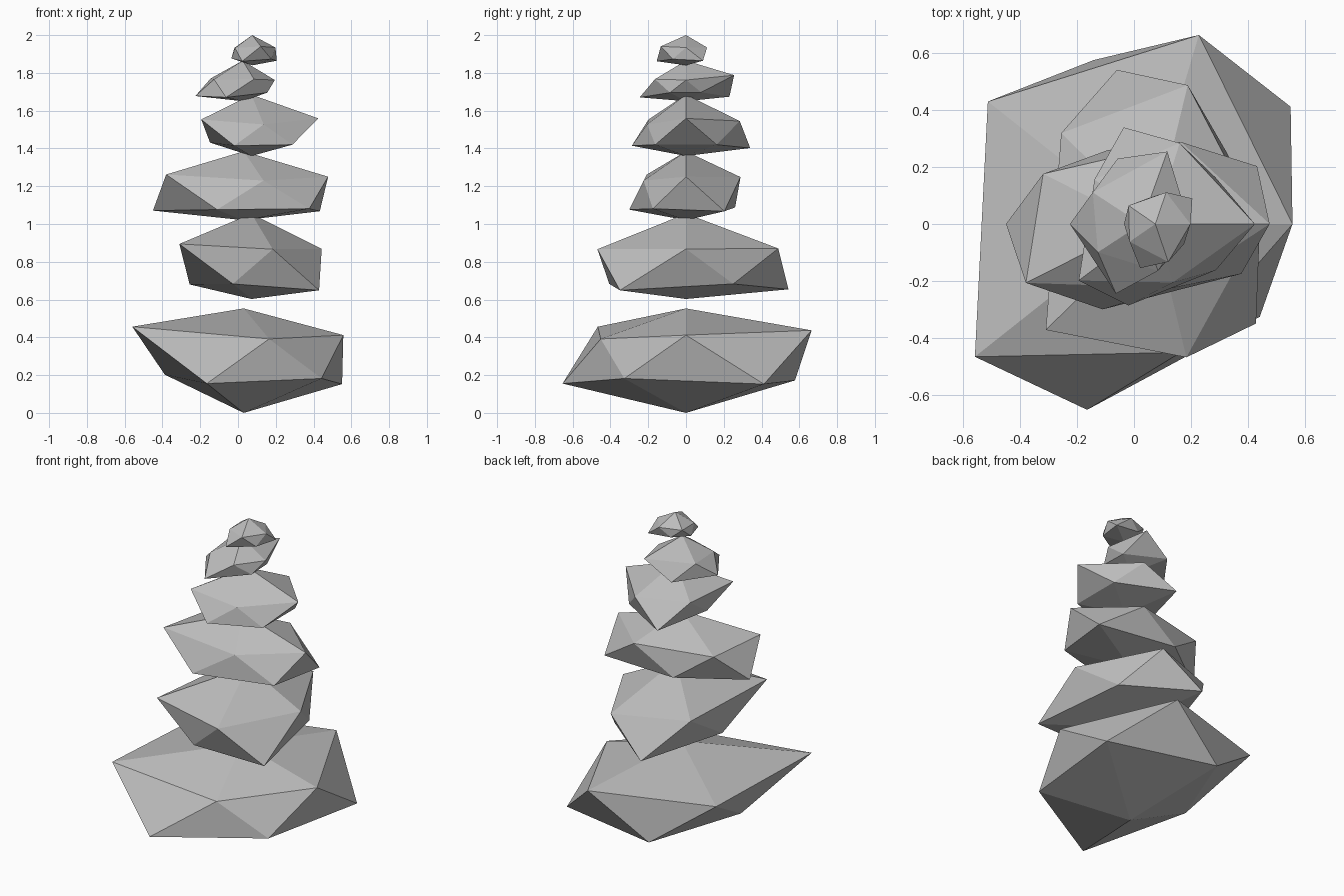
import bpy, bmesh, math

# One grey for all stones
grey = bpy.data.materials.new("stone grey")
grey.diffuse_color = (0.5, 0.5, 0.5, 1)

# name, centre x, centre z, y stretch, ring height ratio, bottom z, top z,
# ten corner radii every 36 degrees (even = upper ring, odd = lower ring)
STONES = [
    ("base_stone", 0.03, 0.295, 1.09, 0.198, 0.0, 0.553,
     (.59, .72, .717, .622, .752, .467, .815, .705, .487, .57)),
    ("second_stone", 0.071, 0.768, 1.345, 0.24, 0.603, 1.055,
     (.416, .354, .427, .474, .452, .366, .527, .355, .41, .495)),
    ("third_stone", 0.03, 1.164, 0.695, 0.173, 1.02, 1.385,
     (.50, .557, .488, .44, .483, .537, .567, .508, .38, .48)),
    ("fourth_stone", 0.071, 1.48, 1.03, 0.2, 1.36, 1.685,
     (.396, .30, .325, .388, .29, .245, .367, .327, .235, .30)),
    ("fifth_stone", 0.025, 1.728, 0.9, 0.18, 1.65, 1.865,
     (.19, .17, .333, .30, .235, .28, .21, .32, .215, .18)),
    ("top_stone", 0.075, 1.904, 0.95, 0.22, 1.84, 2.0,
     (.138, .18, .138, .11, .13, .123, .125, .192, .165, .14)),
]


def stone(name, cx, cz, ky, kz, bottom, top, radii):
    """Faceted boulder: an icosahedron with each corner pushed in or out."""
    bm = bmesh.new()
    bmesh.ops.create_icosphere(bm, subdivisions=1, radius=1)
    for v in bm.verts:
        x, y, z = v.co
        if abs(z) > 0.9:
            v.co = (cx, 0, top if z > 0 else bottom)
        else:
            r = radii[round(math.degrees(math.atan2(y, x)) / 36) % 10]
            d = math.hypot(x, y)
            v.co = (cx + r * 0.8944 * x / d, r * ky * 0.8944 * y / d,
                    cz + math.copysign(r * kz, z))
    bmesh.ops.recalc_face_normals(bm, faces=bm.faces)
    mesh = bpy.data.meshes.new(name)
    bm.to_mesh(mesh)
    bm.free()
    mesh.materials.append(grey)
    bpy.context.collection.objects.link(bpy.data.objects.new(name, mesh))


# Stack of balanced stones
for s in STONES:
    stone(*s)
